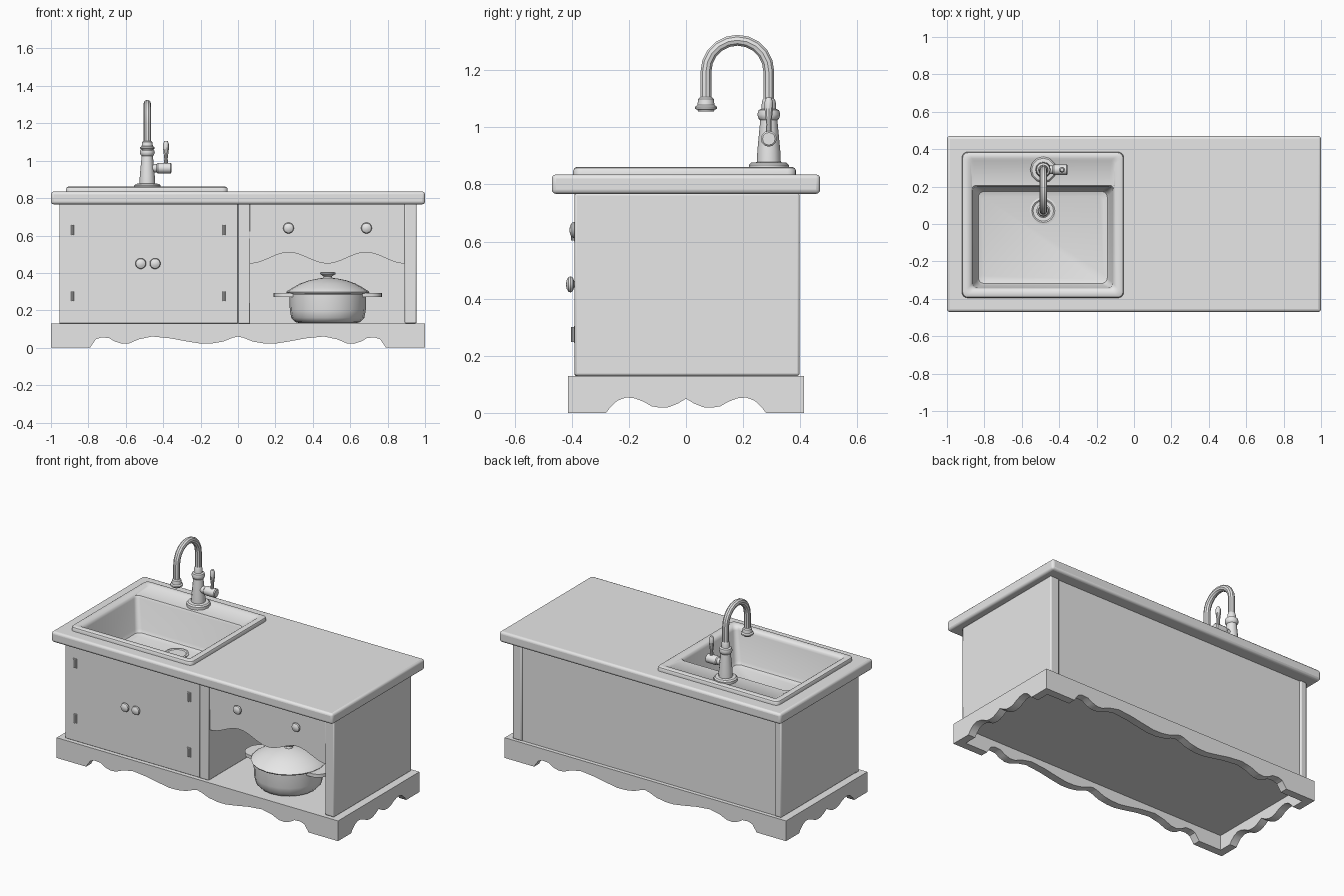
import bpy, bmesh, math
from mathutils import Matrix, Vector

if "Cube" in bpy.data.objects:
    bpy.data.objects.remove(bpy.data.objects["Cube"])

grey = bpy.data.materials.new("plain_grey")
grey.diffuse_color = (0.8, 0.8, 0.8, 1)
grey.use_nodes = True
grey.node_tree.nodes["Principled BSDF"].inputs["Base Color"].default_value = grey.diffuse_color


def finish(name, bm, bevel=0.0, smooth=True, segs=2):
    """Turn a bmesh into a named object with material, bevel and shading."""
    bmesh.ops.recalc_face_normals(bm, faces=bm.faces[:])
    me = bpy.data.meshes.new(name)
    bm.to_mesh(me)
    bm.free()
    me.materials.append(grey)
    ob = bpy.data.objects.new(name, me)
    bpy.context.collection.objects.link(ob)
    if smooth:
        shade(ob)
    if bevel:
        mod = ob.modifiers.new("bevel", 'BEVEL')
        mod.width, mod.segments, mod.limit_method = bevel, segs, 'ANGLE'
    return ob


def shade(ob):
    bpy.ops.object.select_all(action='DESELECT')
    ob.select_set(True)
    bpy.context.view_layer.objects.active = ob
    bpy.ops.object.shade_smooth_by_angle(angle=math.radians(35))


def box(name, x0, x1, y0, y1, z0, z1, bevel=0.0, segs=2):
    bm = bmesh.new()
    bmesh.ops.create_cube(bm, size=1)
    for v in bm.verts:
        v.co = ((x0 + x1) / 2 + v.co.x * (x1 - x0),
                (y0 + y1) / 2 + v.co.y * (y1 - y0),
                (z0 + z1) / 2 + v.co.z * (z1 - z0))
    return finish(name, bm, bevel, bevel > 0, segs)


def prism(name, pts, axis, a, b):
    """Extrude an outline of (u, z) points along x or y from a to b."""
    place = (lambda u, z, t: (u, t, z)) if axis == 'y' else (lambda u, z, t: (t, u, z))
    bm = bmesh.new()
    near = [bm.verts.new(place(u, z, a)) for u, z in pts]
    far = [bm.verts.new(place(u, z, b)) for u, z in pts]
    bm.faces.new(near)
    bm.faces.new(far[::-1])
    for i in range(len(pts)):
        j = (i + 1) % len(pts)
        bm.faces.new((near[i], near[j], far[j], far[i]))
    return finish(name, bm)


def loft(name, rings, cap_start=True, cap_end=True):
    """Bridge rings that have equal point counts."""
    bm = bmesh.new()
    loops = [[bm.verts.new(p) for p in ring] for ring in rings]
    n = len(loops[0])
    for lo, hi in zip(loops, loops[1:]):
        for i in range(n):
            bm.faces.new((lo[i], lo[(i + 1) % n], hi[(i + 1) % n], hi[i]))
    if cap_start:
        bm.faces.new(loops[0][::-1])
    if cap_end:
        bm.faces.new(loops[-1])
    return finish(name, bm)


def lathe(name, profile, loc, sides=16, direction=(0, 0, 1)):
    """Spin (radius, height) pairs round an axis that starts at loc."""
    rot = Vector((0, 0, 1)).rotation_difference(Vector(direction)).to_matrix().to_4x4()
    m = Matrix.Translation(loc) @ rot
    rings = [[m @ Vector((r * math.cos(2 * math.pi * i / sides),
                          r * math.sin(2 * math.pi * i / sides), h))
              for i in range(sides)] for r, h in profile]
    return loft(name, rings)


def round_rect(x0, x1, y0, y1, r, z, n=4):
    pts = []
    for k, (cx, cy) in enumerate(((x1 - r, y1 - r), (x0 + r, y1 - r),
                                  (x0 + r, y0 + r), (x1 - r, y0 + r))):
        for i in range(n + 1):
            a = math.pi / 2 * (k + i / n)
            pts.append((cx + r * math.cos(a), cy + r * math.sin(a), z))
    return pts


# Scalloped base: half outlines mirrored about the middle
long_half = [(0, .06), (.03, .053), (.08, .033), (.14, .023), (.2, .022), (.28, .035),
             (.36, .05), (.46, .06), (.53, .045), (.58, .024), (.62, .021), (.66, .034),
             (.69, .052), (.73, .055), (.76, .045), (.785, .01), (.79, 0), (1, 0), (1, .13)]
side_half = [(0, .05), (.03, .032), (.06, .02), (.09, .018), (.12, .023), (.15, .04),
             (.18, .051), (.21, .054), (.24, .043), (.265, .02), (.28, 0), (.365, 0), (.365, .13)]


def mirrored(half):
    return half + [(-u, z) for u, z in half[:0:-1]]


for s, tag in ((-1, "front"), (1, "back")):
    prism(tag + "_apron", mirrored(long_half), 'y', s * .413, s * .363)
for s, tag in ((-1, "left"), (1, "right")):
    prism(tag + "_apron", mirrored(side_half), 'x', s * 1.0, s * .95)
box("cabinet_floor", -.955, .955, -.367, .367, .095, .13)

# Cabinet body
box("left_side", -.955, -.91, -.385, .398, .13, .77, .008)
box("right_side", .89, .955, -.39, .398, .13, .77, .008)
box("back_panel", -.915, .915, .36, .388, .13, .77)
box("divider", 0, .065, -.39, .365, .13, .77, .004)
box("door_panel", -.955, -.001, -.388, -.36, .13, .77, .003)

# Drawer front with wavy valance below
box("drawer_front", .065, .89, -.381, -.355, .585, .77)
wave = [(.065 + .825 * i / 32, .48 - .03 * math.cos(4 * math.pi * i / 32)) for i in range(33)]
prism("wavy_valance", wave + [(.89, .59), (.065, .59)], 'y', -.376, -.352)

# Knobs
knob = [(.012, 0), (.012, .006), (.024, .01), (.029, .018), (.026, .026), (.015, .032), (.004, .034)]
for x, y, z, tag in ((-.52, -.386, .45, "door_knob"), (-.443, -.386, .45, "door_knob"),
                     (.27, -.374, .64, "drawer_knob"), (.687, -.374, .64, "drawer_knob")):
    lathe(tag, knob, (x, y, z), 14, (0, -1, 0))

# Hinges
for x, s in ((-.885, 1), (-.075, -1)):
    for z in (.275, .63):
        lathe("hinge_pin", [(.007, -.026), (.007, .026)], (x, -.395, z), 8)
        box("hinge_leaf", x - .012, x + .012, -.393, -.386, z - .03, z + .03)

# Countertop with an opening for the basin
top = box("countertop", -1, 1, -.47, .47, .767, .835, .015, 3)
cutter = box("basin_cutter", -.9, -.075, -.37, .36, .7, .9)
cutter.hide_render = True
cutter.hide_viewport = True
cut = top.modifiers.new("opening", 'BOOLEAN')
cut.operation, cut.object, cut.solver = 'DIFFERENCE', cutter, 'EXACT'

# Sink: rim, recessed tap deck and basin
loft("sink", [round_rect(*r) for r in (
    (-.92, -.055, -.395, .385, .03, .83), (-.92, -.055, -.395, .385, .03, .849),
    (-.916, -.059, -.391, .381, .028, .857), (-.908, -.067, -.383, .373, .025, .861),
    (-.885, -.09, -.36, .35, .02, .861), (-.874, -.101, -.349, .339, .02, .853),
    (-.868, -.107, -.345, .207, .025, .848), (-.862, -.113, -.341, .201, .025, .835),
    (-.842, -.133, -.328, .184, .03, .65), (-.832, -.143, -.318, .174, .03, .63),
    (-.81, -.165, -.296, .152, .03, .622))], cap_start=False)
lathe("drain", [(.073, 0), (.073, .006), (.062, .008), (.055, .003)], (-.485, .07, .621), 16)

# Tap body, gooseneck and spout head
tx, ty = -.485, .29
lathe("tap_body", [(.07, .85), (.07, .868), (.062, .876), (.042, .878), (.04, .92), (.03, 1.025),
                   (.036, 1.03), (.04, 1.045), (.036, 1.06), (.026, 1.065), (.024, 1.09),
                   (.02, 1.1)], (tx, ty, 0), 12)
path = [(ty, 1.08), (ty, 1.195)]
path += [(.18 + .11 * math.cos(math.pi * i / 10), 1.195 + .11 * math.sin(math.pi * i / 10))
         for i in range(1, 11)]
path += [(.07, 1.09)]
rings = []
for i, (y, z) in enumerate(path):
    y0, z0 = path[max(i - 1, 0)]
    y1, z1 = path[min(i + 1, len(path) - 1)]
    t = Vector((0, y1 - y0, z1 - z0)).normalized()
    across = Vector((1, 0, 0))
    up = t.cross(across)
    rings.append([Vector((tx, y, z)) + .02 * (across * math.cos(a) + up * math.sin(a))
                  for a in [2 * math.pi * k / 10 for k in range(10)]])
loft("gooseneck", rings)
lathe("spout_head", [(.027, 1.055), (.03, 1.062), (.038, 1.064), (.038, 1.072), (.03, 1.078),
                     (.027, 1.1), (.02, 1.106)], (tx, .07, 0), 12)

# Side lever
lathe("lever_hub", [(.022, 0), (.022, .05), (.028, .056), (.028, .125), (.022, .13)],
      (tx, ty, .96), 12, (1, 0, 0))
lathe("lever", [(.01, .97), (.01, 1.0), (.009, 1.01), (.015, 1.06), (.015, 1.09), (.009, 1.105)],
      (-.385, ty, 0), 10)

# Cooking pot with lid and two flat handles
px, py = .48, -.17
lathe("pot_body", [(.15, .131), (.175, .138), (.195, .16), (.203, .2), (.205, .285), (.19, .29)],
      (px, py, 0), 20)
lathe("pot_lid", [(.218, .29), (.222, .297), (.215, .304), (.19, .32), (.15, .342), (.1, .36),
                  (.05, .37), (.025, .373), (.022, .382), (.04, .392), (.042, .4), (.03, .406)],
      (px, py, 0), 20)
for s in (-1, 1):
    arc = [math.pi * (i / 10 - .5) for i in range(11)]
    loft("pot_handle", [[(px + s * (.185 + .105 * math.cos(a) ** .6 if abs(a) < 1.57 else .185),
                          py + .085 * math.sin(a), z) for a in arc] for z in (.272, .293)])
